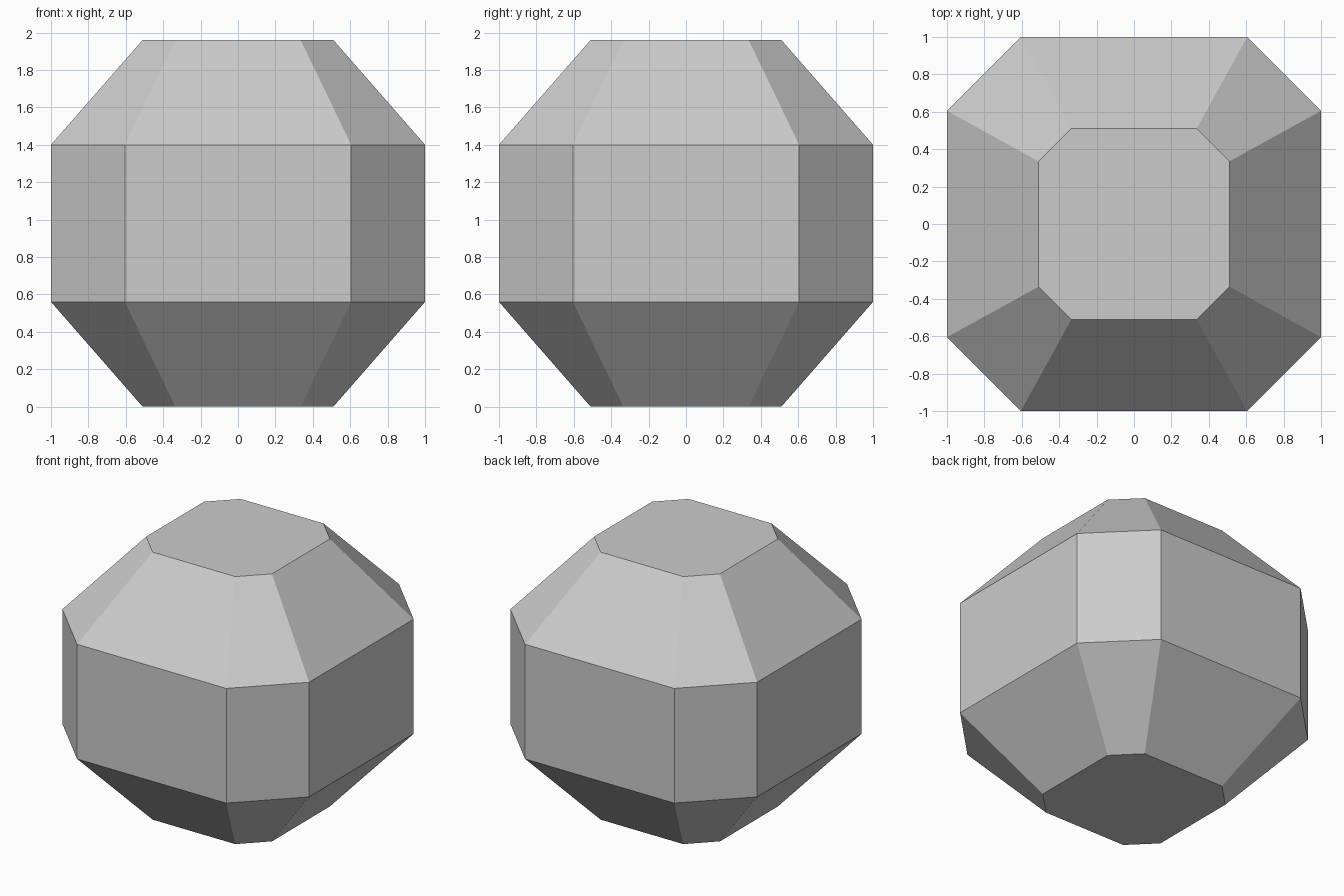
import bpy
import bmesh

cube = bpy.data.objects.get("Cube")
if cube:
    bpy.data.objects.remove(cube, do_unlink=True)

# Plain grey stone colour
GREY = (0.6, 0.6, 0.6, 1.0)
stone = bpy.data.materials.new("light_grey")
stone.use_nodes = True
stone.diffuse_color = GREY
stone.node_tree.nodes["Principled BSDF"].inputs["Base Color"].default_value = GREY


def octagon(bm, reach, half_side, z):
    """Ring of eight corners, counter-clockwise: a square with cut corners."""
    corners = []
    x, y = reach, -half_side
    for _ in range(4):
        corners.append(bm.verts.new((x, y, z)))
        corners.append(bm.verts.new((x, -y, z)) if abs(x) == reach
                       else bm.verts.new((-x, y, z)))
        x, y = -y, x
    return corners


# Faceted body: reach, half side length and height of each ring
PROFILE = [(0.51, 0.335, 0.0), (1.0, 0.605, 0.56),
           (1.0, 0.605, 1.40), (0.51, 0.335, 1.96)]
bm = bmesh.new()
rings = [octagon(bm, *level) for level in PROFILE]
for lower, upper in zip(rings, rings[1:]):
    for i in range(8):
        j = (i + 1) % 8
        bm.faces.new((lower[i], lower[j], upper[j], upper[i]))

# Flat caps
bm.faces.new(rings[0][::-1])
bm.faces.new(rings[-1])
bmesh.ops.recalc_face_normals(bm, faces=bm.faces[:])

mesh = bpy.data.meshes.new("faceted_boulder")
bm.to_mesh(mesh)
bm.free()
mesh.materials.append(stone)
boulder = bpy.data.objects.new("faceted_boulder", mesh)
bpy.context.collection.objects.link(boulder)
